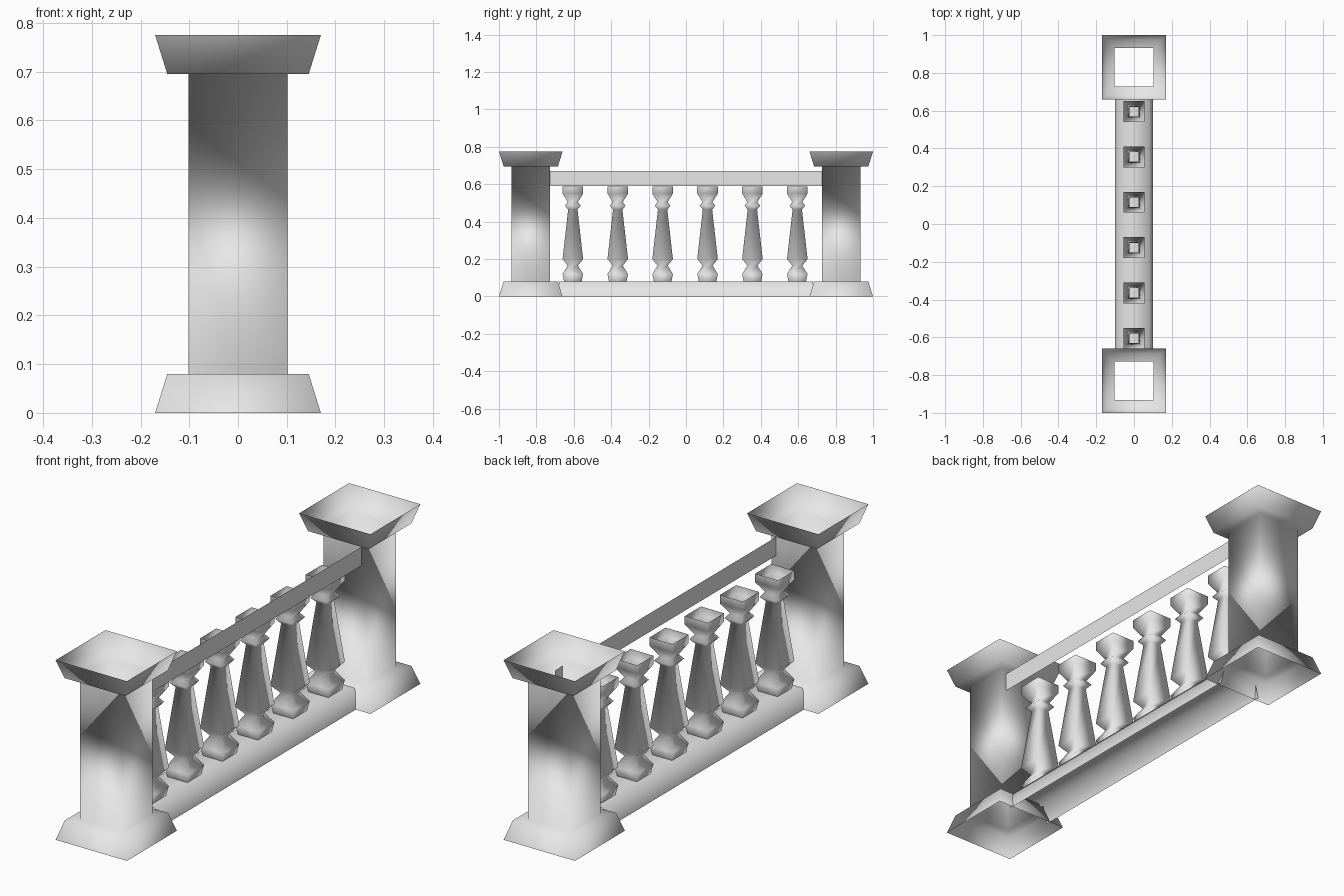
import bpy
import bmesh

cube = bpy.data.objects.get("Cube")
if cube:
    bpy.data.objects.remove(cube, do_unlink=True)

stone = bpy.data.materials.new("pale_stone")
stone.use_nodes = True
colour = (0.8, 0.8, 0.8, 1)
stone.diffuse_color = colour
stone.node_tree.nodes["Principled BSDF"].inputs["Base Color"].default_value = colour


def finish(name, bm, y=0):
    mesh = bpy.data.meshes.new(name)
    bm.to_mesh(mesh)
    bm.free()
    mesh.materials.append(stone)
    mesh.shade_smooth()
    obj = bpy.data.objects.new(name, mesh)
    obj.location.y = y
    bpy.context.collection.objects.link(obj)
    return obj


def square_shell(name, profile, y):
    """Open-ended square sleeve through (half width, height) rings."""
    bm = bmesh.new()
    corners = [(-1, -1), (1, -1), (1, 1), (-1, 1)]
    rings = [[bm.verts.new((cx * r, cy * r, z)) for cx, cy in corners]
             for r, z in profile]
    for low, high in zip(rings, rings[1:]):
        for i in range(4):
            j = (i + 1) % 4
            bm.faces.new((low[i], low[j], high[j], high[i]))
    return finish(name, bm, y)


def strip(name, section, half_length):
    """Open sheet: an (x, z) section swept along y."""
    bm = bmesh.new()
    rows = [[bm.verts.new((x, y, z)) for x, z in section]
            for y in (-half_length, half_length)]
    for i in range(len(section) - 1):
        bm.faces.new((rows[0][i], rows[0][i + 1], rows[1][i + 1], rows[1][i]))
    return finish(name, bm)


# Hollow end pillars with flared foot and open cap
PILLAR = [(0.17, 0), (0.145, 0.08), (0.102, 0.08),
          (0.102, 0.695), (0.145, 0.695), (0.17, 0.775)]
for name, y in (("front_pillar", -0.83), ("back_pillar", 0.83)):
    square_shell(name, PILLAR, y)

# Turned square balusters
BALUSTER = [(0.047, 0.08), (0.055, 0.12), (0.027, 0.165), (0.055, 0.2),
            (0.025, 0.465), (0.042, 0.485), (0.027, 0.505),
            (0.055, 0.55), (0.055, 0.587)]
for i in range(6):
    square_shell(f"baluster_{i + 1}", BALUSTER, -0.605 + 0.24 * i)

# Open-bottomed plinth and single-sheet handrail
strip("plinth", [(0.1, 0), (0.08, 0.08), (-0.08, 0.08), (-0.1, 0)], 0.68)
strip("handrail", [(0.08, 0.59), (0.08, 0.67)], 0.78)
